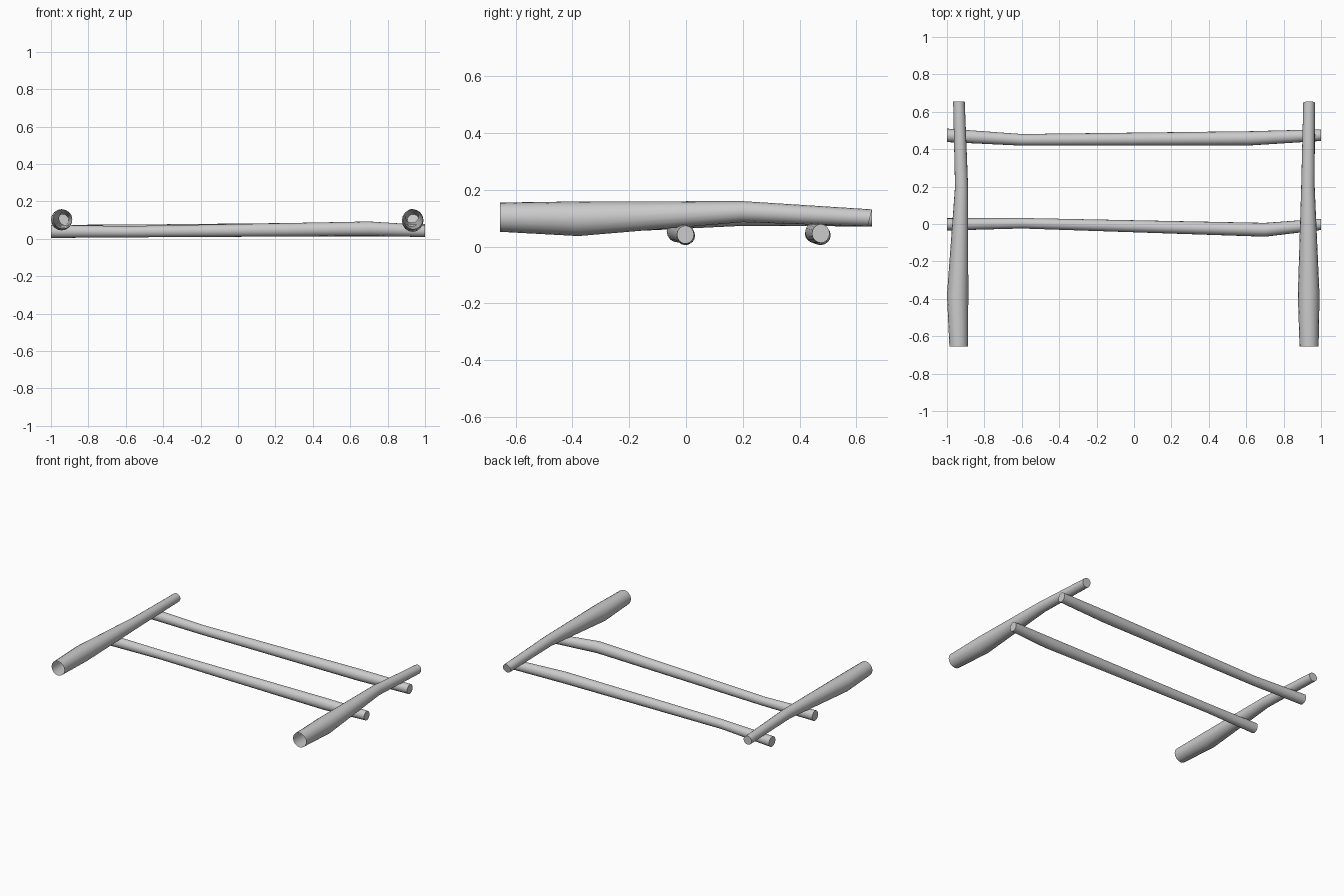
import bpy, bmesh, math

if "Cube" in bpy.data.objects:
    bpy.data.objects.remove(bpy.data.objects["Cube"])

SIDES = 16


def log(name, axis, stations, cap_start=True, end_tilt=0.0):
    """Loft round rings along x or y. Station: (along, across, z, radius across, radius z)."""
    bm = bmesh.new()
    rings = []
    for i, (t, c, z, rc, rz) in enumerate(stations):
        ring = []
        for k in range(SIDES):
            a = 2 * math.pi * k / SIDES
            dc, dz = rc * math.cos(a), rz * math.sin(a)
            along = t + (end_tilt * dz if i == len(stations) - 1 else 0)
            co = (along, c + dc, z + dz) if axis == 'x' else (c + dc, along, z + dz)
            ring.append(bm.verts.new(co))
        rings.append(ring)
    for r0, r1 in zip(rings, rings[1:]):
        for k in range(SIDES):
            n = (k + 1) % SIDES
            bm.faces.new((r0[k], r0[n], r1[n], r1[k]))
    bm.faces.new(rings[-1])
    if cap_start:
        bm.faces.new(rings[0])
    bmesh.ops.recalc_face_normals(bm, faces=bm.faces)
    me = bpy.data.meshes.new(name)
    bm.to_mesh(me)
    bm.free()
    ob = bpy.data.objects.new(name, me)
    bpy.context.collection.objects.link(ob)
    bpy.ops.object.select_all(action='DESELECT')
    ob.select_set(True)
    bpy.context.view_layer.objects.active = ob
    bpy.ops.object.shade_smooth_by_angle(angle=math.radians(40))
    return ob


# Crossbars running left to right, each with two slight bends
log("front_crossbar", 'x', [
    (-1.0, -0.002, 0.040, 0.033, 0.035),
    (-0.6, 0.004, 0.038, 0.028, 0.030),
    (0.7, -0.031, 0.054, 0.037, 0.039),
    (1.0, -0.002, 0.042, 0.030, 0.032)])
log("back_crossbar", 'x', [
    (-1.0, 0.474, 0.040, 0.036, 0.035),
    (-0.6, 0.450, 0.045, 0.031, 0.031),
    (0.62, 0.458, 0.050, 0.038, 0.038),
    (1.0, 0.475, 0.046, 0.031, 0.033)])

# Tapered side poles resting on the crossbars, open at the thick front end
log("left_pole", 'y', [
    (-0.655, -0.937, 0.105, 0.050, 0.050),
    (-0.38, -0.943, 0.102, 0.057, 0.057),
    (0.2, -0.922, 0.110, 0.035, 0.037),
    (0.655, -0.936, 0.101, 0.031, 0.030)], cap_start=False)
log("right_pole", 'y', [
    (-0.655, 0.936, 0.103, 0.051, 0.051),
    (-0.38, 0.934, 0.098, 0.058, 0.061),
    (0.2, 0.930, 0.123, 0.036, 0.037),
    (0.648, 0.936, 0.101, 0.031, 0.030)], cap_start=False, end_tilt=0.25)
